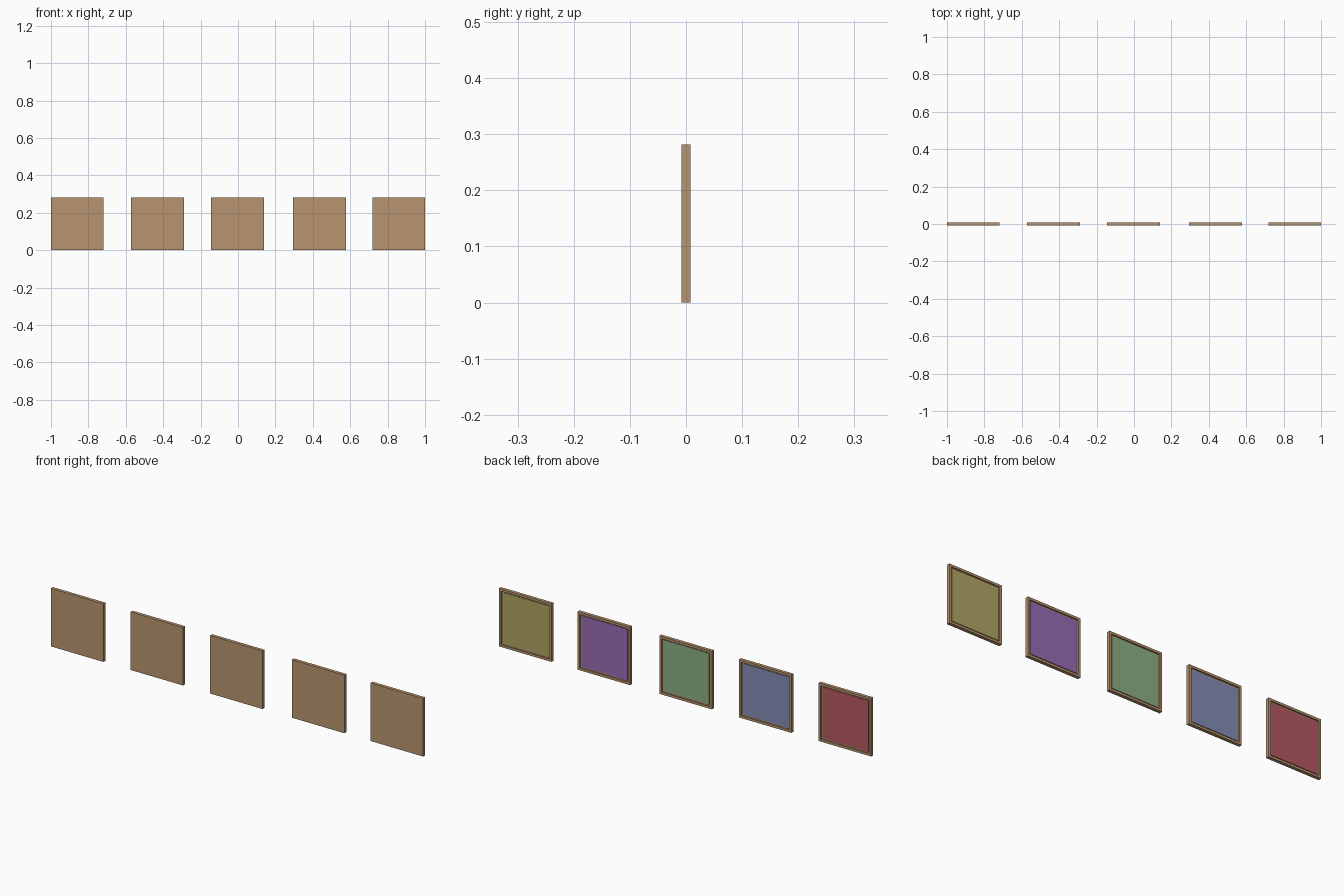
import bpy, bmesh
from mathutils import Matrix, Vector

if "Cube" in bpy.data.objects:
    bpy.data.objects.remove(bpy.data.objects["Cube"])

SIZE, DEPTH = 0.282, 0.016      # outer frame
RIM, RECESS = 0.016, 0.007      # border width and recess depth


def material(name, rgb):
    m = bpy.data.materials.new(name)
    m.diffuse_color = (*rgb, 1)
    m.use_nodes = True
    m.node_tree.nodes["Principled BSDF"].inputs["Base Color"].default_value = m.diffuse_color
    return m


def box(bm, sx, sy, sz):
    bmesh.ops.create_cube(bm, size=1, matrix=Matrix.Diagonal((sx, sy, sz, 1)))


def finish(bm, name, loc, mat):
    bmesh.ops.recalc_face_normals(bm, faces=bm.faces)
    mesh = bpy.data.meshes.new(name)
    bm.to_mesh(mesh)
    bm.free()
    ob = bpy.data.objects.new(name, mesh)
    ob.location = loc
    mesh.materials.append(mat)
    bpy.context.collection.objects.link(ob)
    return ob


wood = material("wood", (0.48, 0.30, 0.16))

panels = [
    ("red", -0.859, (0.46, 0.10, 0.12)),
    ("blue", -0.431, (0.23, 0.27, 0.46)),
    ("green", -0.003, (0.27, 0.44, 0.23)),
    ("purple", 0.436, (0.32, 0.15, 0.46)),
    ("yellow", 0.859, (0.44, 0.38, 0.13)),
]

for colour, x, rgb in panels:
    # Wooden frame: solid plate in front, recessed tray behind
    bm = bmesh.new()
    box(bm, SIZE, DEPTH, SIZE)
    bm.normal_update()
    back = max(bm.faces, key=lambda f: f.normal.y)
    bmesh.ops.inset_region(bm, faces=[back], thickness=RIM)
    floor = bmesh.ops.extrude_face_region(bm, geom=[back])["geom"]
    verts = [v for v in floor if isinstance(v, bmesh.types.BMVert)]
    bmesh.ops.translate(bm, verts=verts, vec=Vector((0, -RECESS, 0)))
    if back.is_valid:
        bmesh.ops.delete(bm, geom=[back], context='FACES_ONLY')
    finish(bm, colour + "_frame", (x, 0, SIZE / 2), wood)

    # Coloured sheet lying in the recess
    bm = bmesh.new()
    side = SIZE - 2 * RIM - 0.002
    box(bm, side, 0.002, side)
    y = DEPTH / 2 - RECESS + 0.001
    finish(bm, colour + "_picture", (x, y, SIZE / 2), material(colour, rgb))
